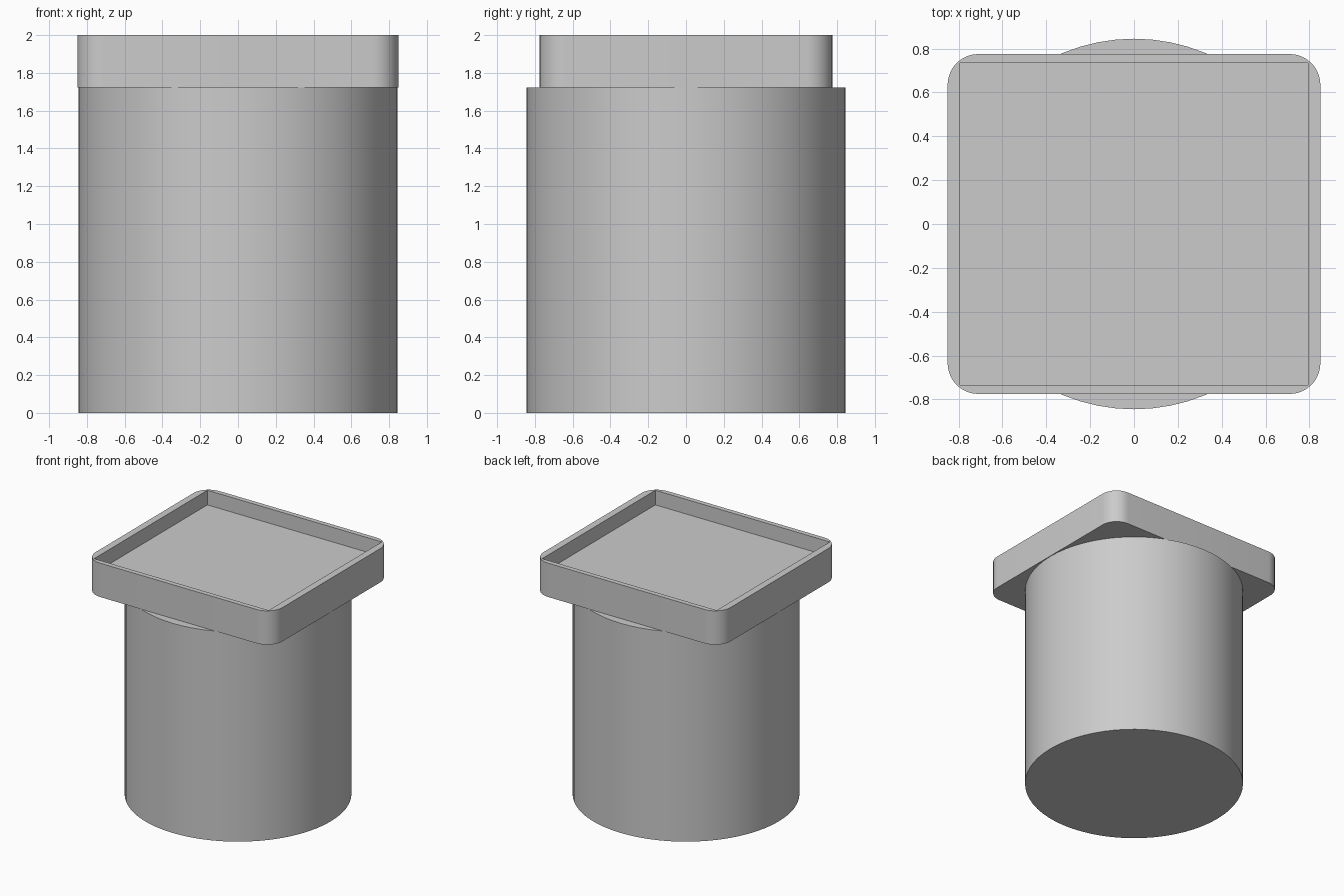
import bpy, bmesh, math
from mathutils import Vector

cube = bpy.data.objects.get("Cube")
if cube:
    bpy.data.objects.remove(cube, do_unlink=True)

GREY = (0.6, 0.6, 0.6, 1)
mat = bpy.data.materials.new("plain grey")
mat.use_nodes = True
mat.diffuse_color = GREY
mat.node_tree.nodes["Principled BSDF"].inputs["Base Color"].default_value = GREY

BODY_TOP, FLOOR, TOP = 1.722, 1.88, 2.0


def finish(obj, name):
    """Name, colour and smooth a part."""
    obj.name = name
    obj.data.materials.clear()
    obj.data.materials.append(mat)
    bpy.ops.object.select_all(action='DESELECT')
    obj.select_set(True)
    bpy.context.view_layer.objects.active = obj
    bpy.ops.object.shade_smooth_by_angle(angle=math.radians(30))


# Round body
bpy.ops.mesh.primitive_cylinder_add(vertices=64, radius=0.845, depth=BODY_TOP,
                                    location=(0, 0, BODY_TOP / 2))
finish(bpy.context.object, "round_body")

# Square tray: rounded outside, sharp-cornered recess
HALF_X, HALF_Y, RADIUS, STEPS = 0.85, 0.775, 0.14, 10
INNER_X, INNER_Y = 0.793, 0.735
SIGNS = [(1, 1), (-1, 1), (-1, -1), (1, -1)]

bm = bmesh.new()


def outer_loop(z):
    """One list of corner-arc vertices per corner, counter-clockwise."""
    corners = []
    for i, (sx, sy) in enumerate(SIGNS):
        centre = Vector((sx * (HALF_X - RADIUS), sy * (HALF_Y - RADIUS), z))
        arc = []
        for k in range(STEPS + 1):
            a = (i + k / STEPS) * math.pi / 2
            arc.append(bm.verts.new(centre + RADIUS * Vector((math.cos(a), math.sin(a), 0))))
        corners.append(arc)
    return corners


def inner_loop(z):
    return [bm.verts.new((sx * INNER_X, sy * INNER_Y, z)) for sx, sy in SIGNS]


low, high = outer_loop(BODY_TOP), outer_loop(TOP)
rim, floor = inner_loop(TOP), inner_loop(FLOOR)

# Outer walls and underside
ring_low, ring_high = sum(low, []), sum(high, [])
count = len(ring_low)
for i in range(count):
    j = (i + 1) % count
    bm.faces.new((ring_low[i], ring_low[j], ring_high[j], ring_high[i]))
bm.faces.new(ring_low[::-1])

# Rim, recess walls and recess floor
for i in range(4):
    j = (i + 1) % 4
    for a, b in zip(high[i], high[i][1:]):
        bm.faces.new((a, b, rim[i]))
    bm.faces.new((high[i][-1], high[j][0], rim[j], rim[i]))
    bm.faces.new((rim[i], rim[j], floor[j], floor[i]))
bm.faces.new(floor)

bmesh.ops.recalc_face_normals(bm, faces=bm.faces)
mesh = bpy.data.meshes.new("square_tray")
bm.to_mesh(mesh)
bm.free()
tray = bpy.data.objects.new("square_tray", mesh)
bpy.context.collection.objects.link(tray)
finish(tray, "square_tray")
